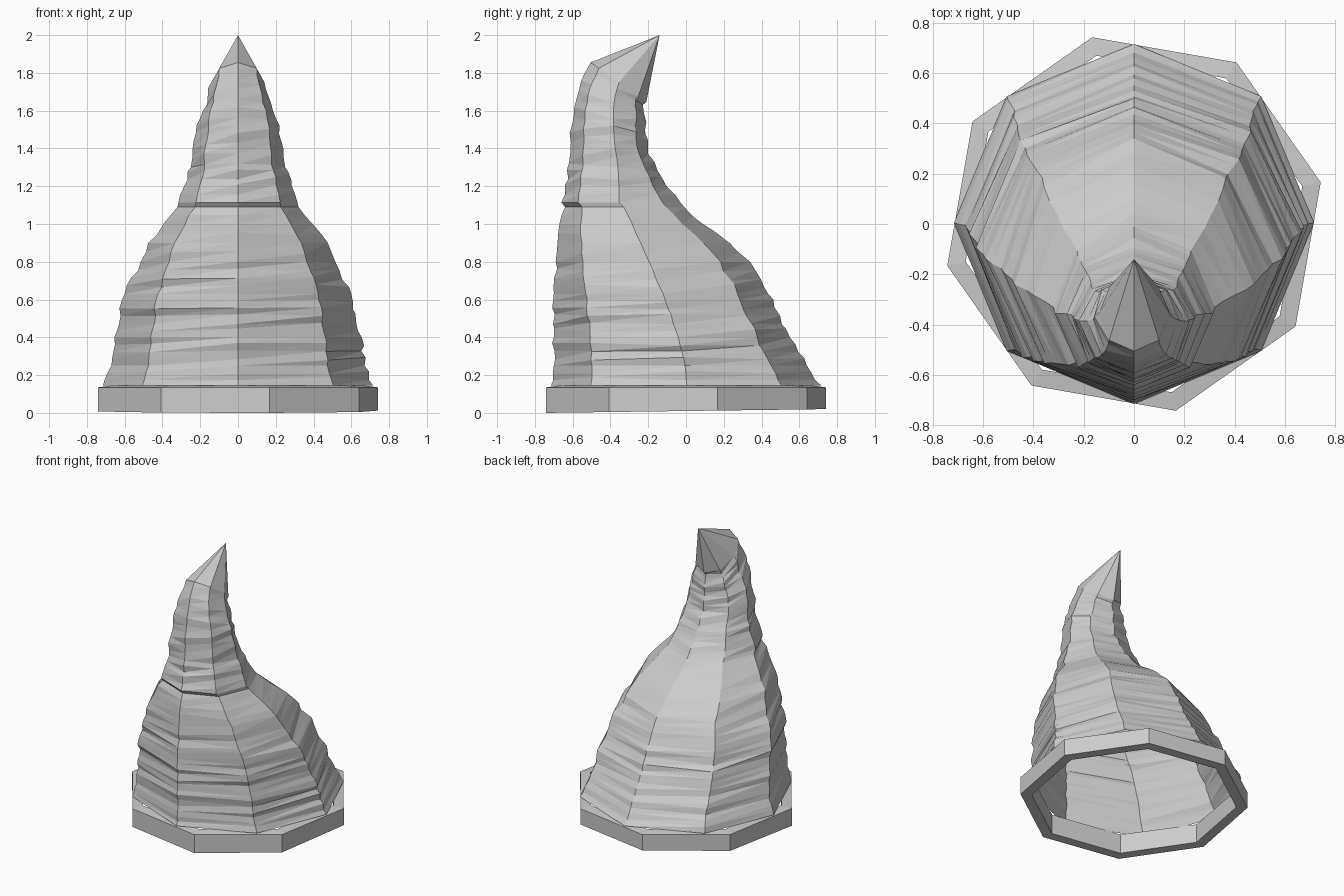
import bpy, bmesh, math, random

random.seed(4)
cube = bpy.data.objects.get("Cube")
if cube:
    bpy.data.objects.remove(cube, do_unlink=True)

stone = bpy.data.materials.new("grey stone")
stone.use_nodes = True
GREY = (0.6, 0.6, 0.6, 1)
stone.diffuse_color = GREY
stone.node_tree.nodes["Principled BSDF"].inputs["Base Color"].default_value = GREY
SIDES = 8


def finish(bm, name):
    bmesh.ops.recalc_face_normals(bm, faces=bm.faces)
    mesh = bpy.data.meshes.new(name)
    bm.to_mesh(mesh)
    bm.free()
    mesh.materials.append(stone)
    obj = bpy.data.objects.new(name, mesh)
    bpy.context.collection.objects.link(obj)
    return obj


def bridge(bm, low, high):
    for i in range(SIDES):
        j = (i + 1) % SIDES
        bm.faces.new((low[i], low[j], high[j]))
        bm.faces.new((low[i], high[j], high[i]))


# Horn sections: height, half width, front y, middle y, back y, backward tilt
SECTIONS = [
    (.145, .715, -.715, .005, .715, 0),
    (.25, .67, -.70, -.005, .64, 0),
    (.40, .655, -.70, -.04, .55, 0),
    (.63, .60, -.70, -.12, .435, 0),
    (.80, .515, -.69, -.195, .34, 0),
    (.90, .475, -.68, -.24, .23, 0),
    (1.0, .395, -.67, -.285, .09, 0),
    (1.09, .32, -.64, -.33, -.01, 0),
    (1.115, .315, -.66, -.355, -.03, 0),
    (1.2, .285, -.64, -.355, -.095, .01),
    (1.3, .25, -.62, -.36, -.15, .02),
    (1.4, .24, -.61, -.375, -.20, .03),
    (1.52, .22, -.595, -.385, -.215, .045),
    (1.6, .185, -.58, -.385, -.21, .06),
    (1.68, .16, -.555, -.375, -.225, .08),
    (1.75, .14, -.505, -.355, -.21, .105),
]

# Extra rows between the sections carry the rocky wrinkles
rows = []
for a, b in zip(SECTIONS, SECTIONS[1:]):
    steps = max(1, round((b[0] - a[0]) / .04))
    for k in range(steps):
        t = k / steps
        rows.append(([p + (q - p) * t for p, q in zip(a, b)], k > 0))
rows.append((SECTIONS[-1], False))

# Eight-sided bent rock horn, open underneath
bm = bmesh.new()
previous = None
for (z, width, front, middle, back, tilt), rough in rows:
    ring = []
    for i in range(SIDES):
        angle = math.tau * i / SIDES
        c, s = math.cos(angle), math.sin(angle)
        depth = back - middle if s > 0 else middle - front
        swell = random.uniform(-.011, .011) if rough else 0
        rise = random.uniform(-.009, .009) if rough else 0
        ring.append(bm.verts.new(((width + swell) * c,
                                  middle + (depth + swell) * s,
                                  z - tilt * s + rise)))
    if previous:
        bridge(bm, previous, ring)
    previous = ring
tip = bm.verts.new((0, -.14, 2))
for i in range(SIDES):
    bm.faces.new((previous[i], previous[(i + 1) % SIDES], tip))
finish(bm, "rock_horn")

# Hollow octagonal base rim, turned a little against the horn
bm = bmesh.new()
loops = []
for radius, height, slope in ((.76, .01, .0135), (.76, .135, 0),
                              (.685, .145, 0), (.685, .01, .0135)):
    ring = []
    for i in range(SIDES):
        angle = math.tau * i / SIDES + math.radians(12.6)
        y = radius * math.sin(angle)
        ring.append(bm.verts.new((radius * math.cos(angle), y, height + slope * y)))
    loops.append(ring)
for i in range(4):
    bridge(bm, loops[i], loops[(i + 1) % 4])
finish(bm, "base_rim")
